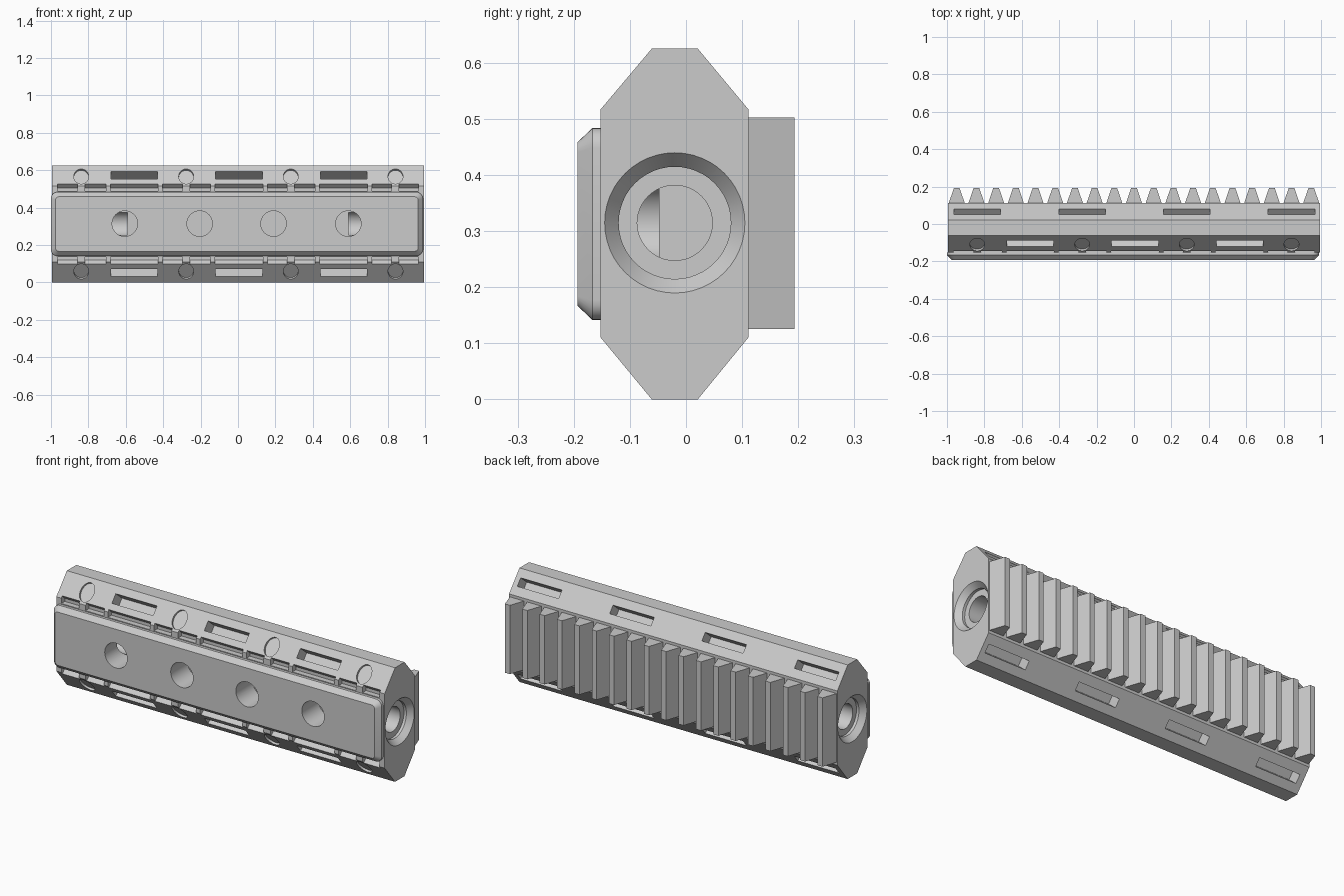
import bpy, bmesh, math
from mathutils import Matrix, Vector

if "Cube" in bpy.data.objects:
    bpy.data.objects.remove(bpy.data.objects["Cube"])

MID = 0.3125
END = 0.995
FLAT = [(-0.061, 0), (0.021, 0), (0.111, 0.11), (0.111, 0.517),
        (0.021, 0.625), (-0.061, 0.625), (-0.152, 0.517), (-0.152, 0.11)]


def make(name, bm):
    bmesh.ops.recalc_face_normals(bm, faces=bm.faces)
    mesh = bpy.data.meshes.new(name)
    bm.to_mesh(mesh)
    bm.free()
    ob = bpy.data.objects.new(name, mesh)
    bpy.context.collection.objects.link(ob)
    return ob


def loft(bm, rings):
    """Closed solid through successive rings of points."""
    loops = [[bm.verts.new(p) for p in ring] for ring in rings]
    n = len(loops[0])
    for a, b in zip(loops, loops[1:]):
        for i in range(n):
            j = (i + 1) % n
            bm.faces.new((a[i], a[j], b[j], b[i]))
    bm.faces.new(loops[0])
    bm.faces.new(loops[-1])


def circle(axis, at, cx, cz, r, n=48):
    pts = []
    for i in range(n):
        a = 2 * math.pi * i / n
        u, v = cx + r * math.cos(a), cz + r * math.sin(a)
        pts.append((at, u, v) if axis == 'x' else (u, at, v))
    return pts


def slope_frame(x, y, z, side, up):
    """Local axes: X along the rail, Y up the slope, Z out of the slope."""
    out = Vector((0, side * 0.77, up * 0.64)).normalized()
    along = Vector((0, -side * 0.64, up * 0.77)).normalized()
    m = Matrix.Identity(4)
    for i, v in enumerate((Vector((1, 0, 0)), along, out, Vector((x, y, z)))):
        m.col[i][:3] = v
    return m


def cut(target, cutters):
    """Subtract each cutter, bake the result and remove the cutters."""
    for c in cutters:
        c.hide_render = True
        mod = target.modifiers.new("cut", 'BOOLEAN')
        mod.operation, mod.solver, mod.object = 'DIFFERENCE', 'EXACT', c
        mod.use_self = True
    dg = bpy.context.evaluated_depsgraph_get()
    target_mesh = bpy.data.meshes.new_from_object(target.evaluated_get(dg))
    target.modifiers.clear()
    target.data = target_mesh


def smooth(ob):
    bpy.ops.object.select_all(action='DESELECT')
    ob.select_set(True)
    bpy.context.view_layer.objects.active = ob
    bpy.ops.object.shade_smooth_by_angle(angle=math.radians(25))


# Rail body
bm = bmesh.new()
loft(bm, [[(x, y, z) for y, z in FLAT] for x in (-END, END)])
body = make("rail_body", bm)

# Front plate with rounded corners and a chamfered rim
def plate_ring(y, inset, r):
    hx, hz, pts = 0.994 - inset, 0.171 - inset, []
    for k, (sx, sz) in enumerate(((1, 1), (-1, 1), (-1, -1), (1, -1))):
        for i in range(7):
            a = math.pi / 2 * (k + i / 6)
            pts.append((-0.006 + sx * (hx - r) + r * math.cos(a), y,
                        MID + sz * (hz - r) + r * math.sin(a)))
    return pts

bm = bmesh.new()
loft(bm, [plate_ring(-0.152, 0, 0.035), plate_ring(-0.167, 0, 0.035),
          plate_ring(-0.193, 0.025, 0.018)])
plate = make("front_plate", bm)

# Round holes through the plate into the body
bm = bmesh.new()
for x in (-0.605, -0.205, 0.19, 0.59):
    loft(bm, [circle('y', y, x, MID + 0.002, 0.068) for y in (-0.3, -0.048)])
hole_cutter = make("hole_cutter", bm)

# Countersunk end bores
bm = bmesh.new()
for s in (-1, 1):
    loft(bm, [circle('x', s * x, -0.02, MID + 0.002, r) for x, r in
              ((1.025, 0.15), (0.965, 0.1), (0.95, 0.1), (0.95, 0.067), (0.59, 0.067))])
bore_cutter = make("bore_cutter", bm)

# Slots square to the slopes, front and back, top and bottom
front_x = (-0.555, 0.005, 0.565)
disc_x = (-0.838, -0.277, 0.282, 0.842)
slot_bm, disc_bm, notch_bm = bmesh.new(), bmesh.new(), bmesh.new()
tabs = [-0.965, *[c + s * 0.14 for c in front_x for s in (-1, 1)], *disc_x, 0.965]
tabs.sort()
for up in (-1, 1):
    def zz(z):
        return MID + up * (z - MID)
    for side, y, xs in ((-1, -0.104, front_x), (1, 0.067, disc_x)):
        for x in xs:
            m = slope_frame(x, y, zz(0.573), side, up)
            w = 0.052 if side < 0 else 0.046
            bmesh.ops.create_cube(slot_bm, size=1, matrix=m @ Matrix.Diagonal((0.25, w, 0.14, 1)))
    # Shallow round recesses
    for x in disc_x:
        m = slope_frame(x, -0.11, zz(0.567), -1, up)
        bmesh.ops.create_cone(disc_bm, cap_ends=True, segments=40, radius1=1, radius2=1, depth=1,
                              matrix=m @ Matrix.Diagonal((0.04, 0.052, 0.024, 1)))
    # Row of notches between the plate and the slope, parted by thin tabs
    for a, b in zip(tabs, tabs[1:]):
        lo = a + (0.02 if a in disc_x else 0.012 if a > -0.96 else 0)
        hi = b - (0.02 if b in disc_x else 0.012 if b < 0.96 else 0)
        prof = [(-0.2, 0.488), (-0.122, 0.488), (-0.122, 0.505), (-0.144, 0.527), (-0.2, 0.57)]
        loft(notch_bm, [[(x, y, zz(z)) for y, z in prof] for x in (lo, hi)])
cutters = [make("slot_cutter", slot_bm), make("disc_cutter", disc_bm), make("notch_cutter", notch_bm)]

cut(body, [hole_cutter, bore_cutter] + cutters)
cut(plate, [hole_cutter])
for c in [hole_cutter, bore_cutter] + cutters:
    bpy.data.objects.remove(c)
smooth(body)
smooth(plate)

# Rack of teeth along the back
bm = bmesh.new()
for i in range(19):
    c = (i - 9) * 0.1053
    prof = [(c - 0.043, 0.111), (c - 0.015, 0.193), (c + 0.015, 0.193), (c + 0.043, 0.111)]
    loft(bm, [[(x, y, z) for x, y in prof] for z in (0.125, 0.502)])
make("rack_teeth", bm)
